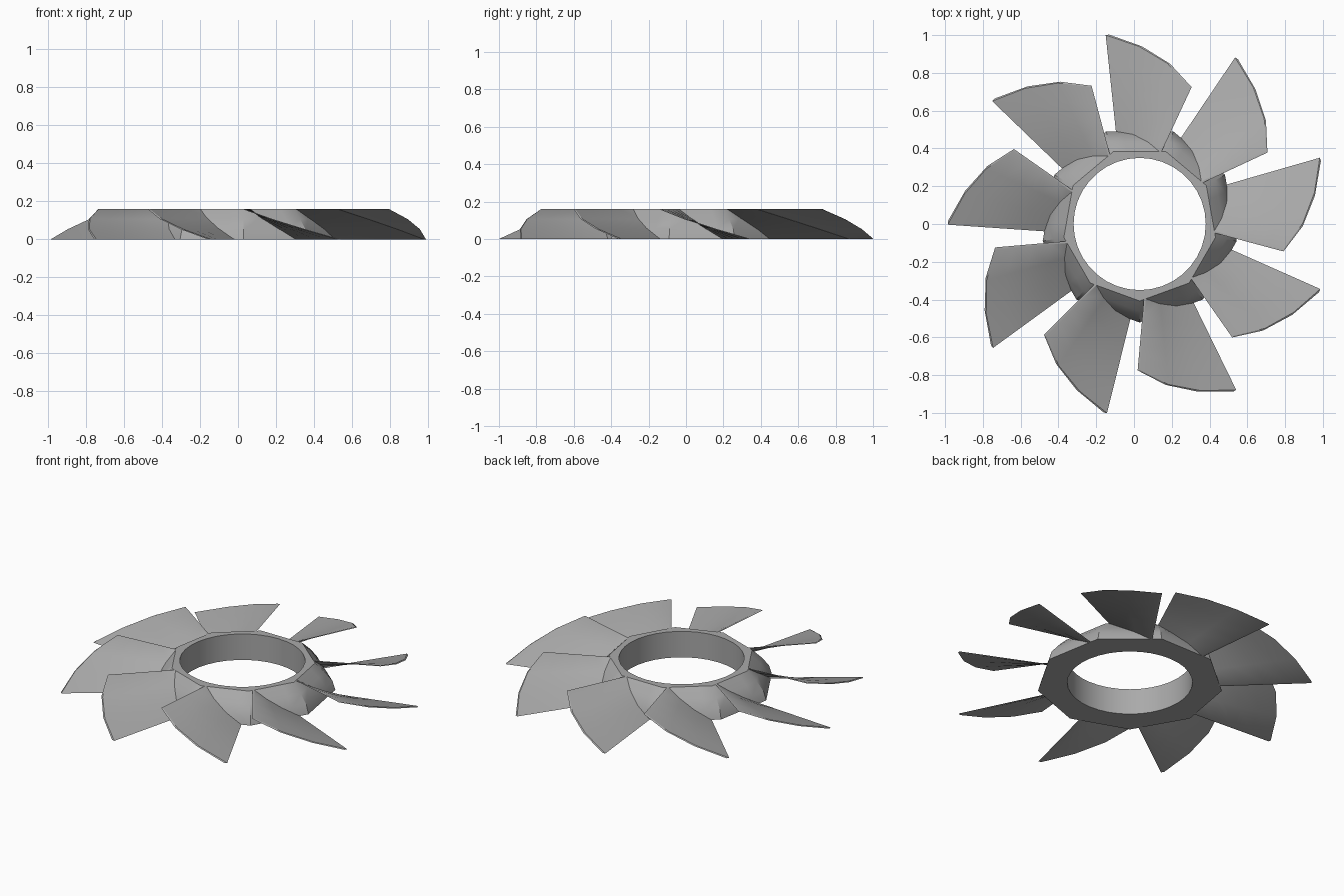
import bpy, bmesh
from math import radians, cos, sin, pi
from mathutils import Vector

if "Cube" in bpy.data.objects:
    bpy.data.objects.remove(bpy.data.objects["Cube"])

BLADES = 9
HEIGHT = 0.16
CENTRE = Vector((0.03, 0, 0))
STEPS = 3
HUB = [0.49, 0.475, 0.435, 0.383]      # hub flat-to-centre distance, bottom to top
TIP = [1.016, 0.94, 0.863, 0.775]      # blade tip radius, bottom to top
HOLE = 0.35

grey = bpy.data.materials.new("plain grey")
grey.use_nodes = True
colour = (0.4, 0.4, 0.4, 1)
grey.diffuse_color = colour
grey.node_tree.nodes["Principled BSDF"].inputs["Base Color"].default_value = colour


def polar(radius, degrees, z):
    a = radians(degrees)
    return Vector((radius * cos(a), radius * sin(a), z))


def facet_radius(flat, degrees):
    """Radius of a nine-sided outline that has one side facing +y."""
    side = 360 / BLADES
    off = (degrees - 90 + side / 2) % side - side / 2
    return flat / cos(radians(off))


def grid_mesh(name, rows, close_rows):
    """Skin of a list of closed loops, capped at the ends or joined round."""
    bm = bmesh.new()
    loops = [[bm.verts.new(p) for p in row] for row in rows]
    n = len(loops[0])
    pairs = list(zip(loops, loops[1:]))
    if close_rows:
        pairs.append((loops[-1], loops[0]))
    else:
        bm.faces.new(loops[0])
        bm.faces.new(loops[-1])
    for a, b in pairs:
        for i in range(n):
            j = (i + 1) % n
            bm.faces.new((a[i], a[j], b[j], b[i]))
    bmesh.ops.recalc_face_normals(bm, faces=bm.faces)
    mesh = bpy.data.meshes.new(name)
    bm.to_mesh(mesh)
    bm.free()
    mesh.materials.append(grey)
    return mesh


def add(name, mesh, turn=0):
    obj = bpy.data.objects.new(name, mesh)
    obj.location = CENTRE
    obj.rotation_euler.z = turn
    bpy.context.collection.objects.link(obj)
    return obj


def smooth(obj):
    bpy.ops.object.select_all(action='DESELECT')
    obj.select_set(True)
    bpy.context.view_layer.objects.active = obj
    bpy.ops.object.shade_smooth_by_angle(angle=radians(30))


# Hub: faceted, rounded outside and a round hole
angles = range(0, 360, 10)
rings = [[polar(facet_radius(flat, a), a, HEIGHT * k / STEPS) for a in angles]
         for k, flat in enumerate(HUB)]
rings += [[polar(HOLE, a, z) for a in angles] for z in (HEIGHT, 0)]
smooth(add("hub", grid_mesh("hub", rings, True)))

# Blade: twisted thin sheet, low on its left edge and high on its right edge
levels = range(STEPS + 1)


def blade_point(k, f, side):
    t, z = k / STEPS, HEIGHT * k / STEPS
    root_angle = 104.6 - 29.6 * t
    root = polar(facet_radius(HUB[k], root_angle) - 0.012, root_angle - 1.5 * side, z)
    tip = polar(TIP[k], 100.2 - 30 * t - 1.0 * side, z)
    return root.lerp(tip, f)


sections = [[blade_point(k, f / 4, 0) for k in levels] +
            [blade_point(k, f / 4, 1) for k in reversed(levels)] for f in range(5)]
blade_mesh = grid_mesh("blade", sections, False)
for i in range(BLADES):
    blade = add(f"blade_{i + 1}", blade_mesh, 2 * pi * i / BLADES)
smooth(blade)
